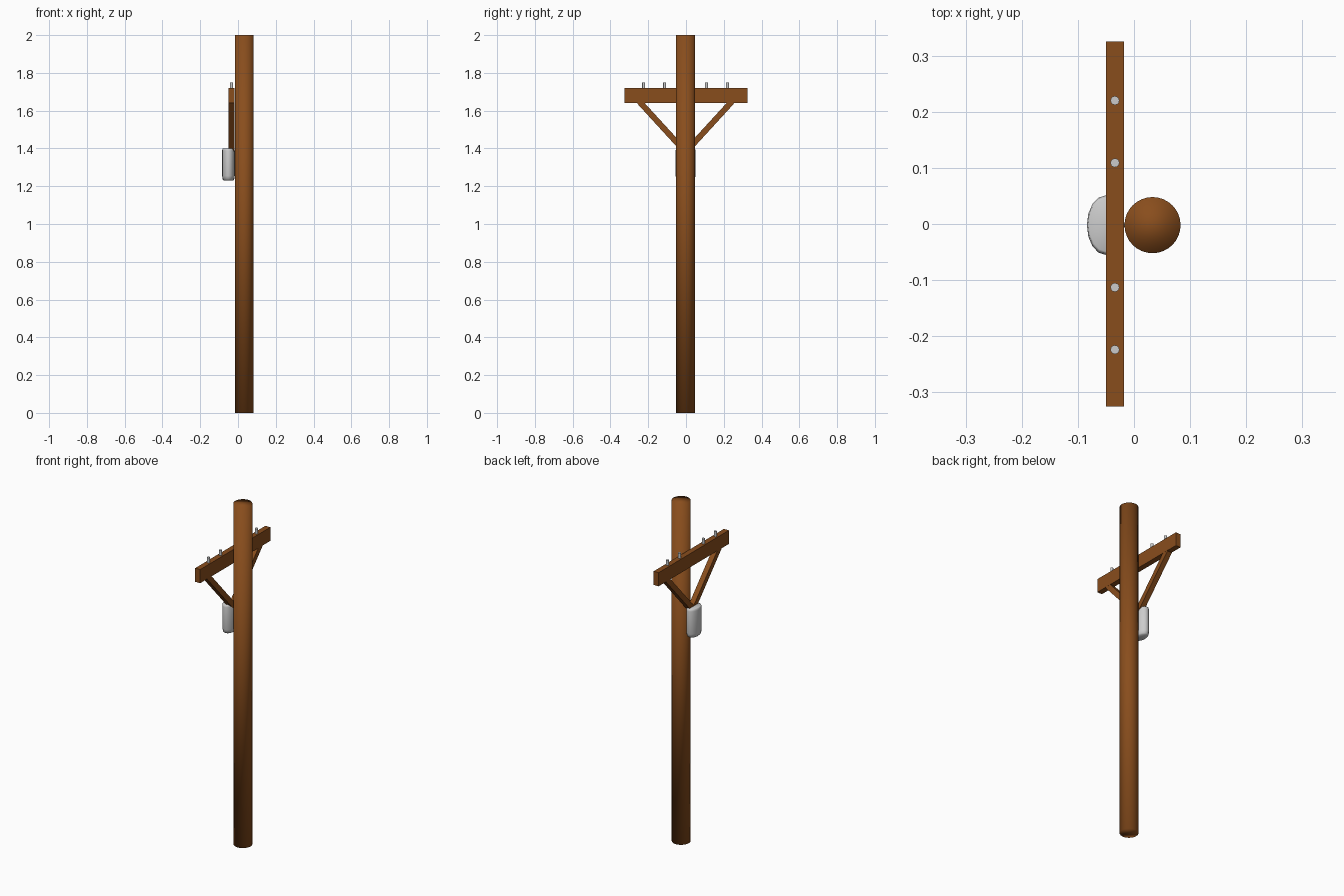
import bpy, bmesh, math
from mathutils import Vector

if "Cube" in bpy.data.objects:
    bpy.data.objects.remove(bpy.data.objects["Cube"])

wood = bpy.data.materials.new("brown_wood")
wood.diffuse_color = (0.25, 0.075, 0.012, 1)
wood.use_nodes = True
wood.node_tree.nodes["Principled BSDF"].inputs["Base Color"].default_value = wood.diffuse_color

YC = -0.002      # pole centre line in y
ARM_X = -0.034   # centre plane of the crossarm and braces


def finish(ob, name, mat=None):
    ob.name = name
    if mat:
        ob.data.materials.append(mat)
    return ob


def cylinder(name, x, y, z0, z1, r, sides, mat=None):
    bpy.ops.mesh.primitive_cylinder_add(vertices=sides, radius=r, depth=z1 - z0,
                                        location=(x, y, (z0 + z1) / 2))
    return finish(bpy.context.object, name, mat)


def box(name, loc, size, rx=0, mat=None):
    bpy.ops.mesh.primitive_cube_add(size=1, location=loc, rotation=(rx, 0, 0))
    ob = bpy.context.object
    ob.scale = size
    return finish(ob, name, mat)


# Pole, smooth over the ends
cylinder("pole", 0.033, YC, 0, 2, 0.05, 32, wood)
bpy.ops.object.shade_smooth()

# Crossarm
box("crossarm", (ARM_X, 0, 1.68), (0.032, 0.65, 0.08), mat=wood)

# Diagonal braces, meeting in a V on the pole
for side, label in ((-1, "front"), (1, "back")):
    a = Vector((ARM_X, YC + side * 0.006, 1.387))
    b = Vector((ARM_X, YC + side * 0.245, 1.648))
    d = b - a
    box(label + "_brace", (a + b) / 2, (0.031, 0.031, d.length),
        rx=-math.atan2(d.y, d.z), mat=wood)

# Insulator pins
for i, y in enumerate((-0.222, -0.111, 0.111, 0.222)):
    cylinder(f"insulator_pin_{i + 1}", ARM_X, YC + y, 1.70, 1.75, 0.008, 12)
    bpy.ops.object.shade_smooth_by_angle(angle=math.radians(40))

# Transformer can: lathe profile squashed against the pole
profile = [(0, 1.23), (0.72, 1.23), (0.9, 1.236), (1, 1.255),
           (1, 1.388), (0.95, 1.398), (0.88, 1.40), (0, 1.40)]
bm = bmesh.new()
verts = [bm.verts.new((r, 0, z)) for r, z in profile]
edges = [bm.edges.new(p) for p in zip(verts, verts[1:])]
bmesh.ops.spin(bm, geom=verts + edges, cent=(0, 0, 0), axis=(0, 0, 1),
               angle=math.tau, steps=16, use_duplicate=False)
bmesh.ops.remove_doubles(bm, verts=bm.verts, dist=1e-4)
for v in bm.verts:
    v.co.x = v.co.x * 0.0335 - 0.0505
    v.co.y = v.co.y * 0.053 + YC
bmesh.ops.recalc_face_normals(bm, faces=bm.faces)
me = bpy.data.meshes.new("transformer")
bm.to_mesh(me)
bm.free()
can = bpy.data.objects.new("transformer", me)
bpy.context.collection.objects.link(can)
bpy.ops.object.select_all(action='DESELECT')
can.select_set(True)
bpy.context.view_layer.objects.active = can
bpy.ops.object.shade_smooth_by_angle(angle=math.radians(50))
